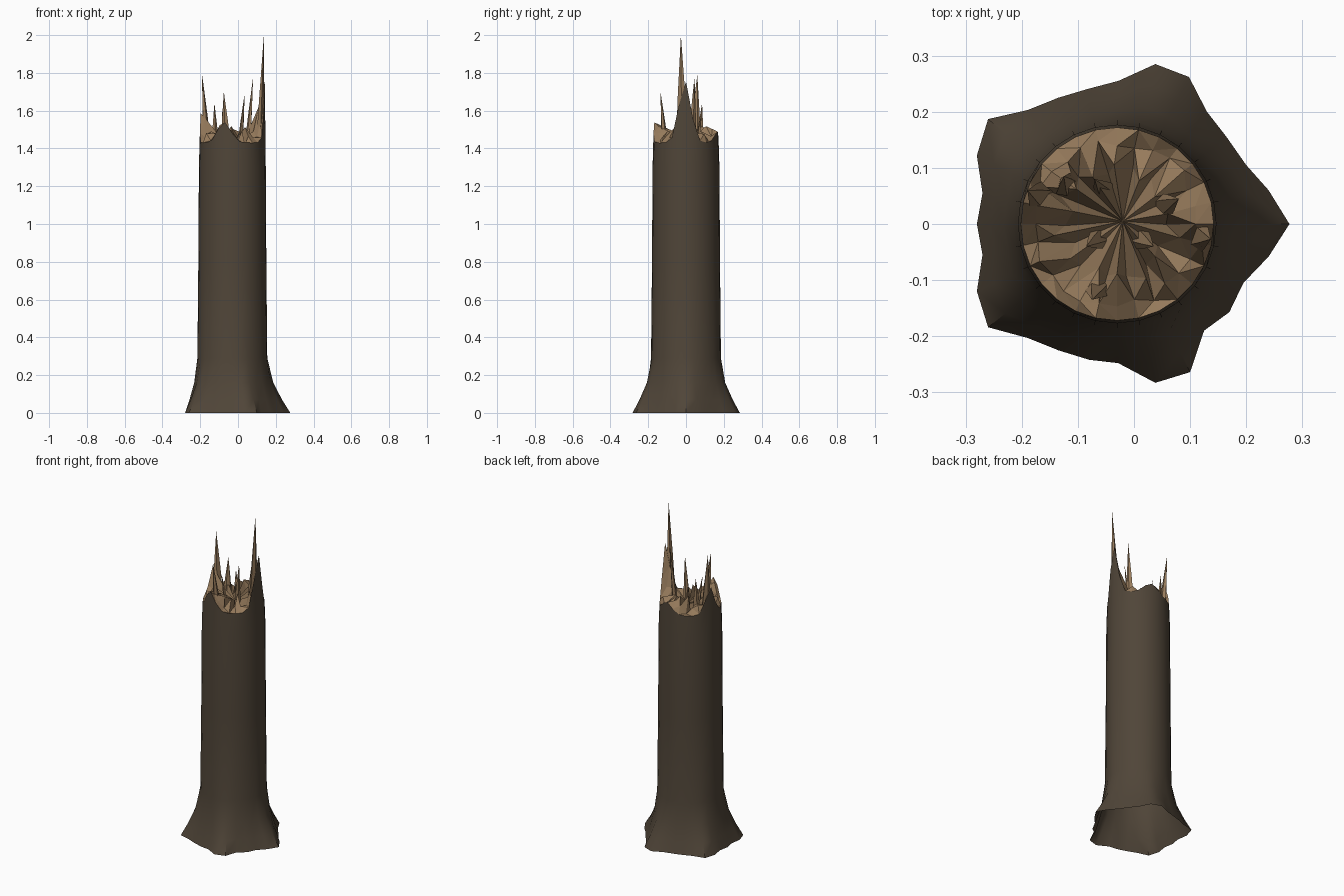
import bpy, bmesh, math, random
from mathutils import Vector

if "Cube" in bpy.data.objects:
    bpy.data.objects.remove(bpy.data.objects["Cube"])

random.seed(4)
N = 28            # sides of the trunk
CX = -0.03        # trunk axis sits a little left of centre


def material(name, rgb):
    m = bpy.data.materials.new(name)
    m.diffuse_color = (*rgb, 1)
    m.use_nodes = True
    m.node_tree.nodes["Principled BSDF"].inputs["Base Color"].default_value = m.diffuse_color
    return m


bark = material("dark bark", (0.080, 0.060, 0.040))
wood = material("split wood", (0.31, 0.20, 0.108))


def finish(name, bm, mat, smooth):
    me = bpy.data.meshes.new(name)
    bm.to_mesh(me)
    bm.free()
    ob = bpy.data.objects.new(name, me)
    bpy.context.collection.objects.link(ob)
    me.materials.append(mat)
    if smooth:
        bpy.ops.object.select_all(action='DESELECT')
        ob.select_set(True)
        bpy.context.view_layer.objects.active = ob
        bpy.ops.object.shade_smooth_by_angle(angle=math.radians(40))
    return ob


def ring_point(i, r, z):
    a = 2 * math.pi * i / N
    return Vector((CX + r * math.cos(a), r * math.sin(a), z))


def rim_height(i):
    # broken edge: low line with four bark peaks (angle, height, width)
    deg = 360 * i / N
    z = 1.43
    for at, h, w in ((-2, 0.33, 15), (75, 0.06, 18), (165, 0.16, 14), (255, 0.11, 17)):
        d = (deg - at + 180) % 360 - 180
        z += h * math.exp(-(d / w) ** 2)
    return z


def bridge(bm, a, b):
    n = len(a)
    for i in range(n):
        j = (i + 1) % n
        bm.faces.new((a[i], a[j], b[j], b[i]))


# Trunk with five-lobed root flare, open underneath
foot = [(0.277, 0), (0.24, 0.06), (0.2, 0.105), (0.165, 0.155), (0.13, 0.2),
        (0.098, 0.262), (0.038, 0.285), (-0.028, 0.255), (-0.085, 0.24),
        (-0.135, 0.225), (-0.19, 0.203), (-0.26, 0.187), (-0.28, 0.122),
        (-0.27, 0.055), (-0.28, 0), (-0.27, -0.055), (-0.28, -0.12),
        (-0.26, -0.184), (-0.19, -0.203), (-0.135, -0.225), (-0.08, -0.242),
        (-0.028, -0.248), (0.038, -0.283), (0.1, -0.264), (0.125, -0.19),
        (0.17, -0.157), (0.195, -0.105), (0.24, -0.058)]
bm = bmesh.new()
rings = []
for z, r, flare in ((0, 0.185, 1), (0.07, 0.185, 0.64), (0.16, 0.185, 0.26),
                    (0.29, 0.185, 0), (0.8, 0.180, 0), (1.3, 0.177, 0)):
    rings.append([bm.verts.new(ring_point(i, r, z).lerp(Vector((*foot[i], z)), flare))
                  for i in range(N)])
rings.append([bm.verts.new(ring_point(i, 0.172, rim_height(i))) for i in range(N)])
for a, b in zip(rings, rings[1:]):
    bridge(bm, a, b)
finish("trunk_bark", bm, bark, True)

# Splintered wood surface inside the rim
bm = bmesh.new()
rim = [bm.verts.new(ring_point(i, 0.172, rim_height(i))) for i in range(N)]
inner = [bm.verts.new(ring_point(i, random.uniform(0.135, 0.155),
                                 1.43 + 0.6 * (rim_height(i) - 1.43) + random.uniform(-0.01, 0.06)))
         for i in range(N)]
mid = [bm.verts.new(ring_point(i + random.uniform(-0.25, 0.25), random.uniform(0.08, 0.115),
                               1.43 + (0.06 if i % 2 else -0.03) + random.uniform(-0.02, 0.03)))
       for i in range(N)]
bridge(bm, rim, inner)
bridge(bm, inner, mid)
core = bm.verts.new((-0.02, 0.005, 1.43))
for i in range(N):
    bm.faces.new((mid[i], mid[(i + 1) % N], core))
bmesh.ops.triangulate(bm, faces=bm.faces[:])
finish("broken_wood", bm, wood, False)


# Upright splinters: base, tip, base half-width
def splinter(name, base, tip, w):
    bm = bmesh.new()
    base, tip = Vector(base), Vector(tip)
    turn = math.atan2(base.y, base.x - CX)
    levels = []
    for t, s in ((0, 1.0), (0.45, 0.62)):
        c = base.lerp(tip, t)
        ring = []
        for k in range(5):
            a = 2 * math.pi * k / 5
            u, v = 0.6 * w * s * math.cos(a), w * s * math.sin(a)
            ring.append(bm.verts.new((c.x + u * math.cos(turn) - v * math.sin(turn),
                                      c.y + u * math.sin(turn) + v * math.cos(turn), c.z)))
        levels.append(ring)
    bridge(bm, *levels)
    top = bm.verts.new(tip)
    for k in range(5):
        bm.faces.new((levels[1][k], levels[1][(k + 1) % 5], top))
    bm.faces.new(levels[0][::-1])
    finish(name, bm, wood, False)


for n, (b, t, w) in enumerate((
        ((0.115, -0.02, 1.42), (0.137, -0.027, 2.0), 0.034),
        ((-0.165, 0.045, 1.42), (-0.19, 0.06, 1.79), 0.034),
        ((-0.062, -0.11, 1.40), (-0.075, -0.135, 1.70), 0.030),
        ((0.05, 0.03, 1.40), (0.08, 0.045, 1.78), 0.026),
        ((0.01, -0.025, 1.40), (0.035, -0.04, 1.69), 0.022),
        ((-0.06, -0.025, 1.40), (-0.085, -0.04, 1.60), 0.022),
        ((-0.05, 0.06, 1.40), (-0.07, 0.08, 1.58), 0.022),
        ((-0.12, 0.07, 1.42), (-0.125, 0.085, 1.64), 0.026))):
    splinter(f"splinter_{n + 1}", b, t, w)
